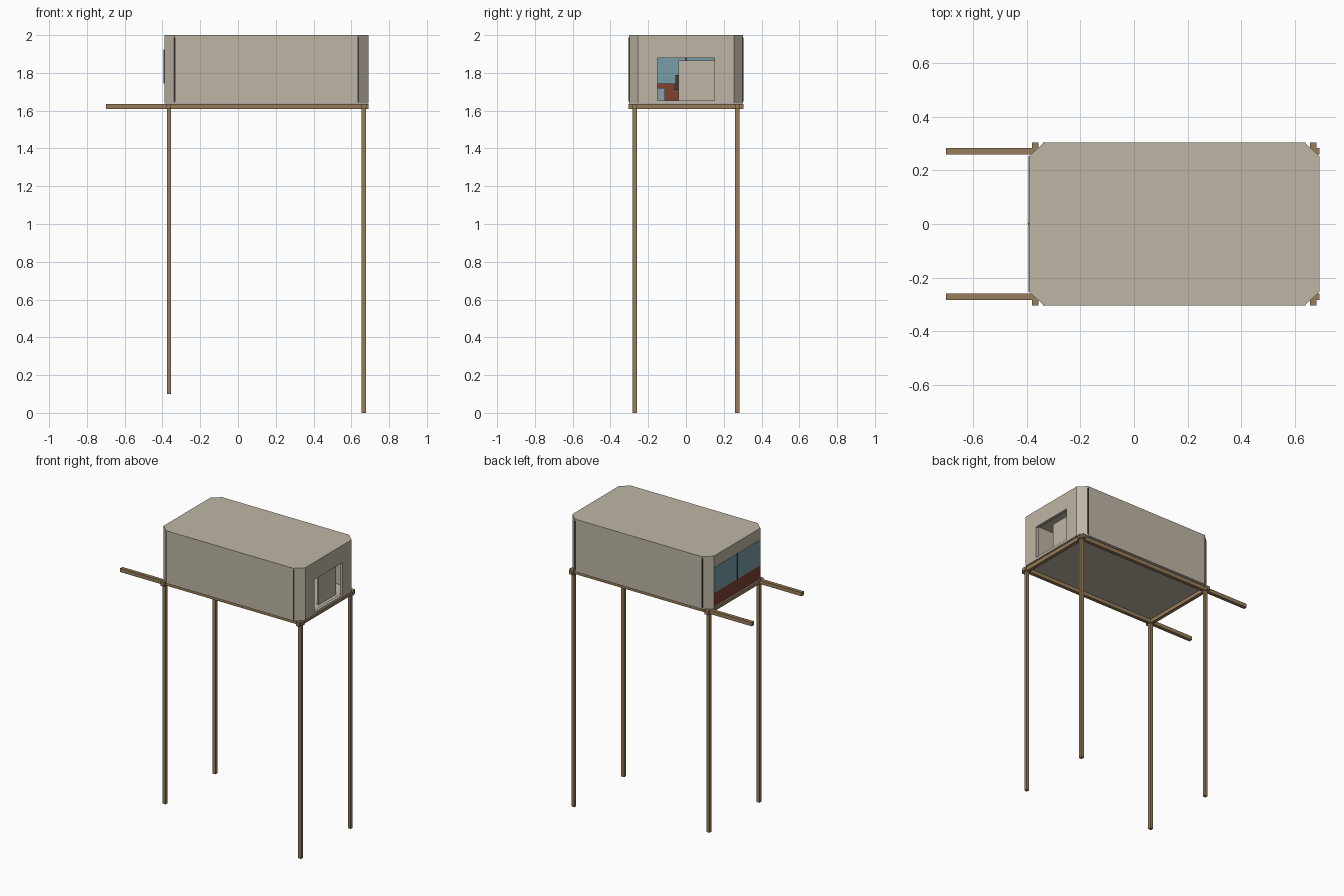
import bpy, bmesh

if "Cube" in bpy.data.objects:
    bpy.data.objects.remove(bpy.data.objects["Cube"])


def material(name, rgb):
    m = bpy.data.materials.new(name)
    m.diffuse_color = (*rgb, 1)
    m.use_nodes = True
    m.node_tree.nodes["Principled BSDF"].inputs["Base Color"].default_value = m.diffuse_color
    return m


BEIGE = material("beige panel", (0.52, 0.47, 0.375))
WOOD = material("timber", (0.31, 0.205, 0.10))
BROWN = material("red brown", (0.21, 0.055, 0.03))
BLUE = material("blue glass", (0.19, 0.34, 0.39))
DARK = material("dark seal", (0.05, 0.045, 0.04))
GREY = material("blue grey", (0.27, 0.34, 0.38))


def prism(name, points, z0, z1, mat):
    """Extrude a plan outline from z0 to z1."""
    bm = bmesh.new()
    face = bm.faces.new([bm.verts.new((x, y, z0)) for x, y in points])
    ext = bmesh.ops.extrude_face_region(bm, geom=[face])["geom"]
    for v in ext:
        if isinstance(v, bmesh.types.BMVert):
            v.co.z = z1
    bmesh.ops.recalc_face_normals(bm, faces=bm.faces[:])
    me = bpy.data.meshes.new(name)
    bm.to_mesh(me)
    bm.free()
    me.materials.append(mat)
    ob = bpy.data.objects.new(name, me)
    bpy.context.collection.objects.link(ob)
    return ob


def box(name, x, y, z, mat):
    (x0, x1), (y0, y1) = x, y
    return prism(name, [(x0, y0), (x1, y0), (x1, y1), (x0, y1)], z[0], z[1], mat)


# Cabin limits
XL, XR, YW = -0.39, 0.69, 0.303
CX, CY = 0.055, 0.05          # corner cut
ZB, ZT, T = 1.637, 2.0, 0.02  # floor, roof, wall thickness

outline = [(XL + CX, -YW), (XR - CX, -YW), (XR, -YW + CY), (XR, YW - CY),
           (XR - CX, YW), (XL + CX, YW), (XL, YW - CY), (XL, -YW + CY)]

# Roof and floor slabs
prism("roof", outline, ZT - 0.012, ZT, BEIGE)
prism("floor", outline, ZB, ZB + 0.012, BEIGE)
WALL = (ZB + 0.012, ZT - 0.012)

for s, side in ((-1, "front"), (1, "back")):
    # Long side walls
    ys = sorted((s * YW, s * (YW - T)))
    box(side + "_wall", (XL + CX, XR - CX), ys, WALL, BEIGE)
    for x, d, end in ((XL, 1, "left"), (XR, -1, "right")):
        # Cut corner panel
        prism(f"{side}_{end}_corner",
              [(x, s * (YW - CY)), (x + d * CX, s * YW),
               (x + d * CX, s * (YW - T)), (x + d * T, s * (YW - CY))],
              *WALL, BEIGE)
        # Dark joint beside the corner panel
        xs = sorted((x + d * (CX - 0.003), x + d * (CX + 0.003)))
        yj = sorted((s * (YW - 0.003), s * (YW + 0.001)))
        box(f"{side}_{end}_joint", xs, yj, WALL, DARK)
        # Leg, the left pair standing on higher ground
        lx = x + d * 0.024
        bottom = 0.1 if d > 0 else 0.0
        yl = sorted((s * 0.26, s * 0.282))
        box(f"{side}_{end}_leg", (lx - 0.011, lx + 0.011), yl, (bottom, 1.612), WOOD)
    # Long floor beam reaching out at the left end
    box(side + "_beam", (-0.7, XR), sorted((s * 0.259, s * 0.283)), (1.61, 1.636), WOOD)

# Cross beams
for x, end in ((-0.367, "left"), (0.667, "right")):
    box(end + "_cross_beam", (x - 0.012, x + 0.012), (-0.304, 0.304), (1.609, 1.635), WOOD)

# Right end wall around its opening
YE = YW - CY
xr = (XR - T, XR)
OY, OZ0, OZ1 = 0.152, 1.655, 1.88
box("right_wall_header", xr, (-YE, YE), (OZ1, WALL[1]), BEIGE)
box("right_wall_sill", xr, (-YE, YE), (WALL[0], OZ0), BEIGE)
box("right_wall_front_part", xr, (-YE, -OY), (OZ0, OZ1), BEIGE)
box("right_wall_back_part", xr, (OY, YE), (OZ0, OZ1), BEIGE)
# Sliding door leaf set back behind the opening
box("door_leaf", (0.63, 0.642), (-0.04, 0.152), (WALL[0], 1.866), BEIGE)

# Left end: low brown wall, two glass panes and a header
ZG0, ZG1 = 1.745, 1.92
box("left_wall_header", (XL, XL + T), (-YE, YE), (ZG1, WALL[1]), BEIGE)
box("left_low_wall", (XL, XL + T), (-YE, YE), (WALL[0], ZG0), BROWN)
box("front_pane", (XL - 0.002, XL + 0.005), (-YE, -0.004), (ZG0, ZG1), BLUE)
box("back_pane", (XL - 0.002, XL + 0.005), (0.004, YE), (ZG0, ZG1), BLUE)
box("window_mullion", (XL - 0.004, XL + 0.008), (-0.004, 0.004), (ZG0, ZG1 + 0.005), DARK)

# Furniture inside: a heater box and a seat
box("heater", (-0.33, -0.27), (-0.2, -0.11), (WALL[0], 1.72), GREY)
box("seat", (-0.2, -0.08), (-0.06, 0.07), (1.71, 1.73), DARK)
box("seat_post", (-0.15, -0.13), (-0.005, 0.015), (WALL[0], 1.71), DARK)
box("seat_back", (-0.09, -0.075), (-0.055, 0.065), (1.73, 1.79), DARK)
